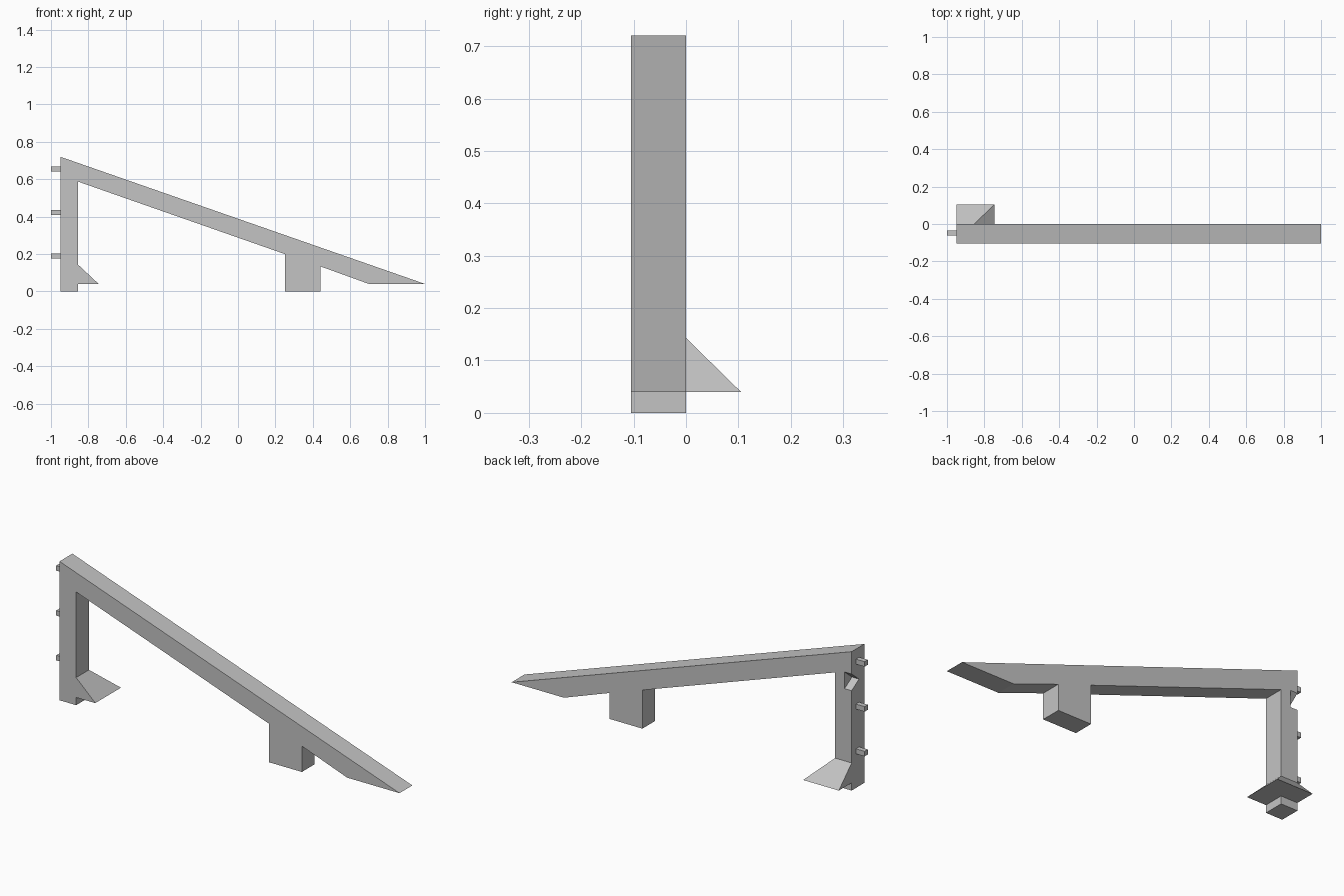
import bpy
import bmesh

if "Cube" in bpy.data.objects:
    bpy.data.objects.remove(bpy.data.objects["Cube"], do_unlink=True)

# Single flat grey
grey = bpy.data.materials.new("plain grey")
grey.use_nodes = True
grey.diffuse_color = (0.55, 0.55, 0.55, 1)
grey.node_tree.nodes["Principled BSDF"].inputs["Base Color"].default_value = (0.55, 0.55, 0.55, 1)

BACK, FRONT = 0.0, -0.105      # depth of the frame
LEFT, INNER = -0.95, -0.855    # sides of the post
LEDGE, REACH = 0.04, 0.105     # flange underside and overhang


def make_object(name, verts, faces):
    bm = bmesh.new()
    vs = [bm.verts.new(v) for v in verts]
    for f in faces:
        bm.faces.new([vs[i] for i in f])
    bmesh.ops.recalc_face_normals(bm, faces=bm.faces)
    mesh = bpy.data.meshes.new(name)
    bm.to_mesh(mesh)
    bm.free()
    mesh.materials.append(grey)
    obj = bpy.data.objects.new(name, mesh)
    bpy.context.collection.objects.link(obj)
    return obj


def prism(name, near, far):
    """Solid between two matching outlines."""
    n = len(near)
    faces = [range(n), range(n, 2 * n)]
    faces += [(i, (i + 1) % n, n + (i + 1) % n, n + i) for i in range(n)]
    return make_object(name, near + far, faces)


# Frame: post, sloping beam and block foot in one outline
outline = [(LEFT, 0.72), (LEFT, 0), (INNER, 0), (INNER, 0.587), (0.25, 0.2),
           (0.25, 0), (0.44, 0), (0.44, 0.134), (0.7, LEDGE), (1, LEDGE)]
frame = prism("frame", [(x, FRONT, z) for x, z in outline],
              [(x, BACK, z) for x, z in outline])

# V-shaped notch in the back outer corner of the post
vee = [(0.02, 0.62), (-0.06, 0.555), (0.02, 0.505)]
cutter = prism("notch_cutter", [(LEFT - 0.03, y, z) for y, z in vee],
               [(-0.91, y, z) for y, z in vee])
cutter.hide_render = True
cut = frame.modifiers.new("notch", "BOOLEAN")
cut.operation = "DIFFERENCE"
cut.solver = "EXACT"
cut.object = cutter
bpy.context.view_layer.objects.active = frame
frame.select_set(True)
bpy.ops.object.modifier_apply(modifier=cut.name)
bpy.data.objects.remove(cutter, do_unlink=True)

# Sloped flange wrapping the back and inner side of the post
path = [(LEFT, BACK), (INNER, BACK), (INNER, FRONT)]
rim = [(LEFT, REACH), (INNER + REACH + 0.005, REACH), (INNER + REACH + 0.005, FRONT)]
ridge = [(x, y, LEDGE + REACH - 0.002) for x, y in path]
edge = [(x, y, LEDGE) for x, y in rim]
inside = [(x, y, LEDGE) for x, y in path]
flange_faces = [(0, 3, 6), (2, 5, 8)]
for i in (0, 1):
    flange_faces += [(i, i + 1, i + 4, i + 3),
                     (i + 3, i + 4, i + 7, i + 6),
                     (i + 6, i + 7, i + 1, i)]
make_object("flange", ridge + edge + inside, flange_faces)

# Square pegs on the outer side of the post
for label, z in (("lower", 0.19), ("middle", 0.422), ("upper", 0.655)):
    square = [(-0.061, z - 0.013), (-0.035, z - 0.013),
              (-0.035, z + 0.013), (-0.061, z + 0.013)]
    prism(label + "_peg", [(-1, y, h) for y, h in square],
          [(LEFT, y, h) for y, h in square])
